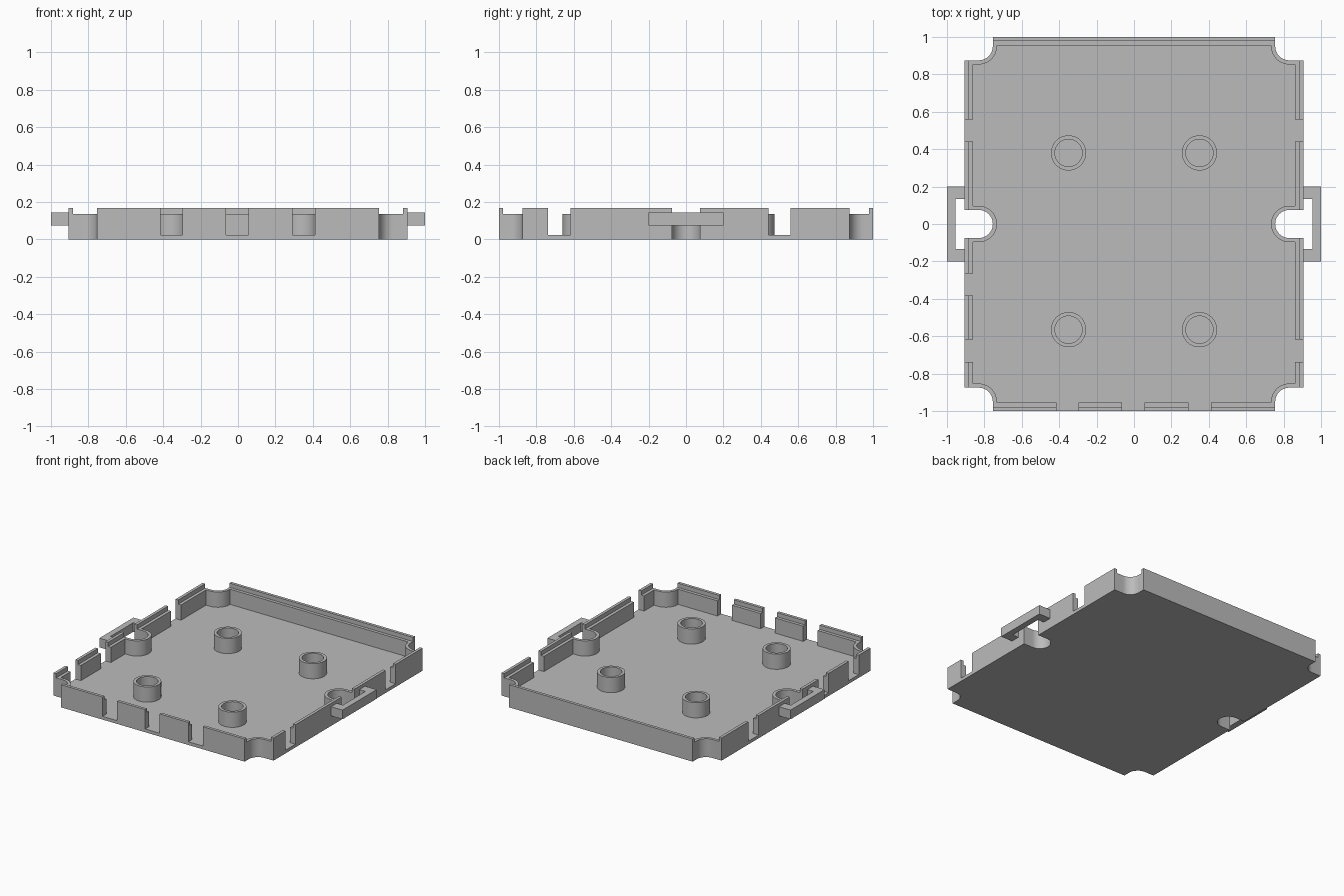
import bpy, bmesh, math

cube = bpy.data.objects.get("Cube")
if cube:
    bpy.data.objects.remove(cube)

# Main sizes
HX, HY = 0.905, 1.0            # half width and half length
FLOOR, STEP, RIM = 0.024, 0.137, 0.168
WALL, LIP = 0.045, 0.022       # wall thickness and outer lip thickness
AX, AY, R = 0.83, 0.95, 0.075  # screw recess centres and radius
SLOT = 0.119

grey = bpy.data.materials.new("Grey plastic")
grey.use_nodes = True
colour = (0.5, 0.5, 0.5, 1)
grey.diffuse_color = colour
grey.node_tree.nodes["Principled BSDF"].inputs["Base Color"].default_value = colour


def prism(name, points, z0, z1):
    """Closed outline extruded between two heights."""
    bm = bmesh.new()
    face = bm.faces.new([bm.verts.new((x, y, z0)) for x, y in points])
    top = bmesh.ops.extrude_face_region(bm, geom=[face])["geom"]
    for v in top:
        if isinstance(v, bmesh.types.BMVert):
            v.co.z = z1
    bmesh.ops.recalc_face_normals(bm, faces=bm.faces)
    mesh = bpy.data.meshes.new(name)
    bm.to_mesh(mesh)
    bm.free()
    obj = bpy.data.objects.new(name, mesh)
    bpy.context.collection.objects.link(obj)
    mesh.materials.append(grey)
    return obj


def box(name, x0, x1, y0, y1, z0, z1):
    return prism(name, [(x0, y0), (x1, y0), (x1, y1), (x0, y1)], z0, z1)


def arc(cx, cy, r, a0, a1, n):
    angles = [math.radians(a0 + (a1 - a0) * i / n) for i in range(n + 1)]
    return [(cx + r * math.cos(a), cy + r * math.sin(a)) for a in angles]


def outline(inset, r):
    """Tray outline with concave corners and a round-ended notch each side."""
    hx, hy = HX - inset, HY - inset
    half = [(hx, -AY + r)]
    half += [(hx, -r)] + arc(AX, 0, r, 270, 90, 24) + [(hx, r)]
    half += [(hx, AY - r)] + arc(AX, AY, r, 270, 180, 12) + [(AX - r, hy)]
    half = [(AX - r, -hy)] + arc(AX, -AY, r, 180, 90, 12) + half
    return half + [(-x, y) for x, y in reversed(half)]


def cut(target, cutter):
    mod = target.modifiers.new("Cut", "BOOLEAN")
    mod.operation = "DIFFERENCE"
    mod.solver = "EXACT"
    mod.object = cutter
    bpy.context.view_layer.objects.active = target
    bpy.ops.object.modifier_apply(modifier=mod.name)
    bpy.data.objects.remove(cutter)


def smooth(obj):
    bpy.ops.object.select_all(action="DESELECT")
    obj.select_set(True)
    bpy.context.view_layer.objects.active = obj
    bpy.ops.object.shade_smooth_by_angle(angle=math.radians(30))


# Tray: solid block, hollowed, then stepped so only the outer lip stays tall
tray = prism("tray", outline(0, R), 0, RIM)
cut(tray, prism("hollow", outline(WALL, R + LIP), FLOOR, 1))
lx, ly = HX - LIP, HY - LIP
cut(tray, box("step", -lx, lx, -ly, ly, STEP, 1))

# Cable slots in the front and side walls
h = SLOT / 2
for x in (-0.355, -0.004, 0.351):
    cut(tray, box("slot", x - h, x + h, -1.1, -0.94, FLOOR, 1))
for side, ys in ((1, (0.5, -0.677)), (-1, (0.5, -0.324, -0.677))):
    for y in ys:
        x0, x1 = sorted((side * 0.84, side * 1.1))
        cut(tray, box("slot", x0, x1, y - h, y + h, FLOOR, 1))
smooth(tray)

# Hollow standoffs on the floor
for row, y in (("back", 0.38), ("front", -0.565)):
    for side, x in (("left", 0.35), ("right", -0.35)):
        post = prism(f"{row}_{side}_standoff",
                     arc(x, y, 0.094, 0, 352.5, 47), FLOOR, STEP)
        cut(post, prism("bore", arc(x, y, 0.073, 0, 352.5, 47), -1, 1))
        smooth(post)

# Strap loops on both sides
for side, name in ((1, "left_loop"), (-1, "right_loop")):
    shape = [(HX, -0.2), (1, -0.2), (1, 0.2), (HX, 0.2),
             (HX, 0.133), (0.955, 0.133), (0.955, -0.133), (HX, -0.133)]
    prism(name, [(side * x, y) for x, y in shape], 0.075, 0.143)
